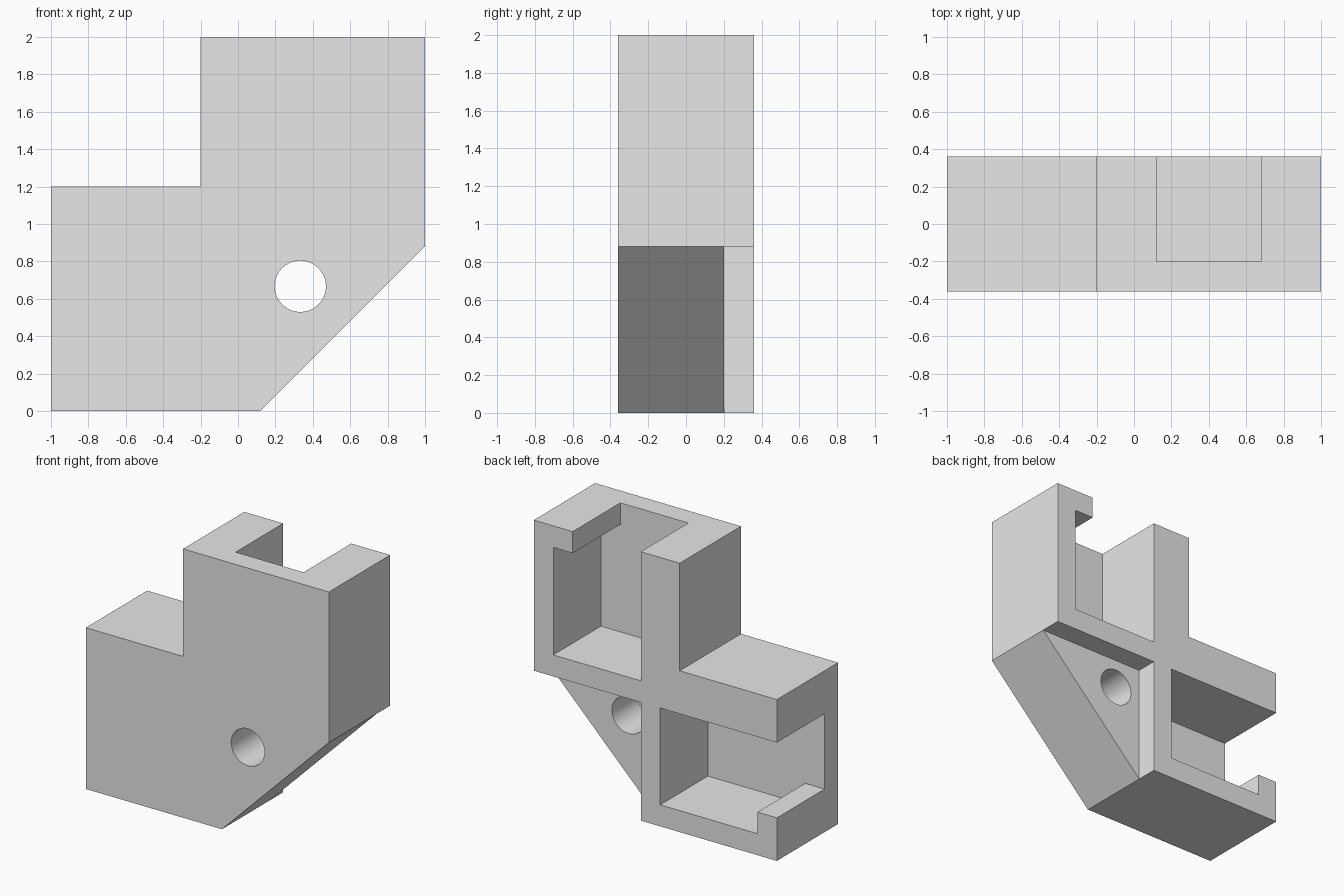
import bpy
import bmesh

default_cube = bpy.data.objects.get("Cube")
if default_cube:
    bpy.data.objects.remove(default_cube, do_unlink=True)

FRONT, FLOOR, GUSSET_BACK, BACK = -0.36, -0.2, 0.2, 0.36
OVER = 0.1  # how far cutters overshoot open sides

grey = bpy.data.materials.new("light grey")
grey.use_nodes = True
grey.diffuse_color = (0.8, 0.8, 0.8, 1)
grey.node_tree.nodes["Principled BSDF"].inputs["Base Color"].default_value = (0.8, 0.8, 0.8, 1)


def prism(name, outline, y0, y1):
    """Extrude an (x, z) outline from y0 to y1."""
    bm = bmesh.new()
    face = bm.faces.new([bm.verts.new((x, y0, z)) for x, z in outline])
    side = bmesh.ops.extrude_face_region(bm, geom=[face])["geom"]
    verts = [v for v in side if isinstance(v, bmesh.types.BMVert)]
    bmesh.ops.translate(bm, verts=verts, vec=(0, y1 - y0, 0))
    bmesh.ops.recalc_face_normals(bm, faces=bm.faces)
    mesh = bpy.data.meshes.new(name)
    bm.to_mesh(mesh)
    bm.free()
    mesh.materials.append(grey)
    obj = bpy.data.objects.new(name, mesh)
    bpy.context.collection.objects.link(obj)
    return obj


def cut(target, cutter):
    """Subtract the cutter from the target and remove it."""
    cutter.hide_render = True
    bpy.ops.object.select_all(action='DESELECT')
    bpy.context.view_layer.objects.active = target
    target.select_set(True)
    mod = target.modifiers.new("cut", 'BOOLEAN')
    mod.operation = 'DIFFERENCE'
    mod.solver = 'EXACT'
    mod.object = cutter
    bpy.ops.object.modifier_apply(modifier=mod.name)
    bpy.data.objects.remove(cutter, do_unlink=True)


# Solid bracket block with a chamfered corner
bracket = prism("bracket", [(-1, 0), (0.12, 0), (1, 0.88), (1, 2),
                            (-0.2, 2), (-0.2, 1.2), (-1, 1.2)], FRONT, BACK)

# Upper pocket, with a narrower mouth opening through the top
top = 2 + OVER
cut(bracket, prism("upper_pocket", [(0.12, 1.04), (0.84, 1.04), (0.84, 1.84), (0.68, 1.84),
                                    (0.68, top), (0.12, top)], FLOOR, BACK + OVER))

# Lower pocket, with a narrower mouth opening through the right side
side = -1 - OVER
cut(bracket, prism("lower_pocket", [(-0.04, 0.88), (side, 0.88), (side, 0.32), (-0.84, 0.32),
                                    (-0.84, 0.16), (-0.04, 0.16)], FLOOR, BACK + OVER))

# Step that sets the triangular gusset in from the back
cut(bracket, prism("gusset_step", [(0.12, 0.88), (0.12, -OVER), (1 + OVER, -OVER),
                                   (1 + OVER, 0.88)], GUSSET_BACK, BACK + OVER))

# Round hole through the gusset
bpy.ops.mesh.primitive_cylinder_add(vertices=64, radius=0.137, depth=2,
                                    location=(0.333, 0, 0.667), rotation=(1.570796, 0, 0))
hole = bpy.context.object
hole.name = "hole_cutter"
hole.data.materials.append(grey)
cut(bracket, hole)

bpy.ops.object.select_all(action='DESELECT')
bracket.select_set(True)
bpy.context.view_layer.objects.active = bracket
bpy.ops.object.shade_smooth_by_angle(angle=0.5)
